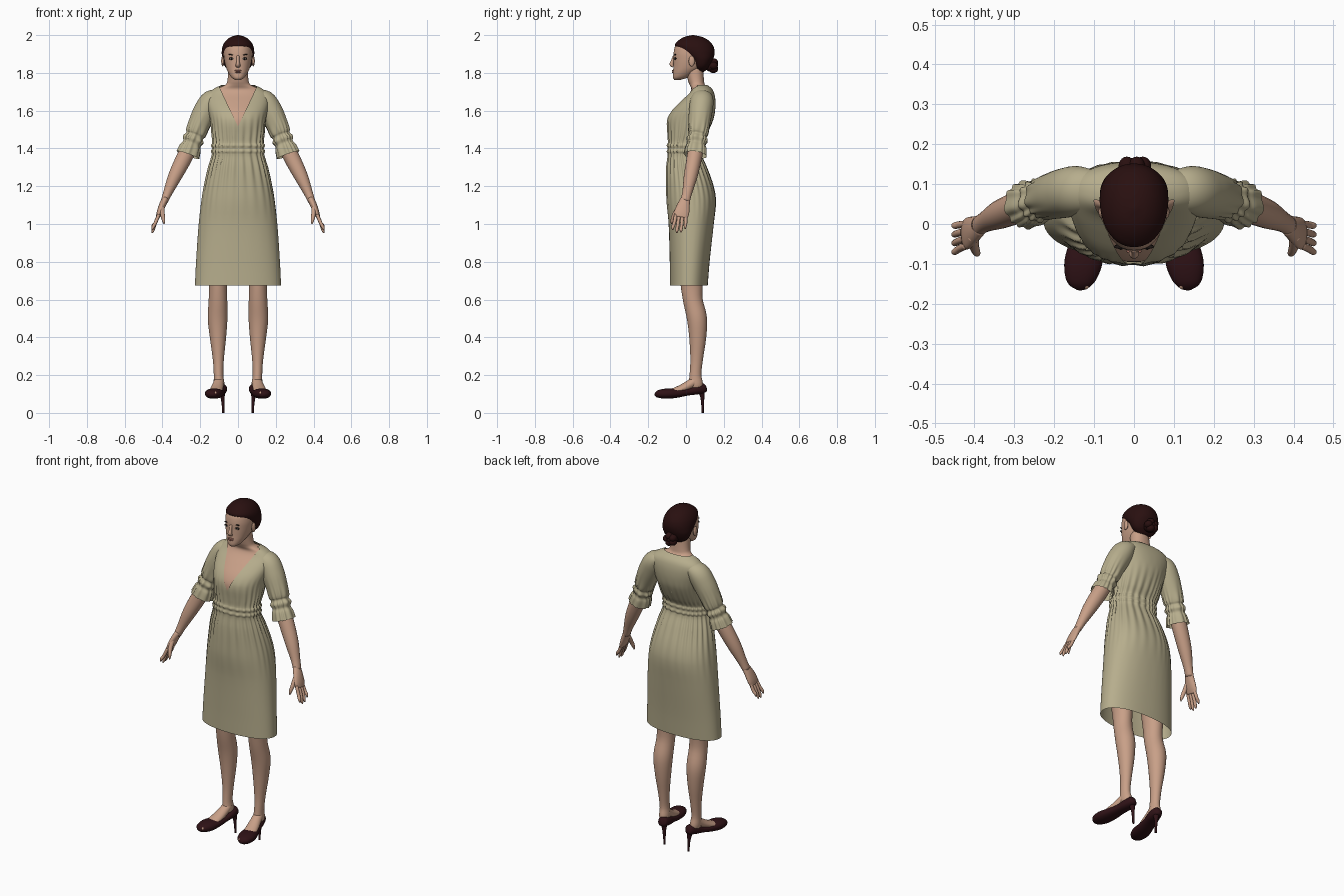
import bpy
import bmesh
import math
from mathutils import Vector, Matrix

cube = bpy.data.objects.get("Cube")
if cube:
    bpy.data.objects.remove(cube, do_unlink=True)


def material(name, red, green, blue):
    mat = bpy.data.materials.new(name)
    mat.use_nodes = True
    color = (red, green, blue, 1)
    mat.diffuse_color = color
    mat.node_tree.nodes["Principled BSDF"].inputs["Base Color"].default_value = color
    return mat


skin = material("skin", .58, .35, .245)
cloth = material("dress cloth", .47, .42, .265)
hair_brown = material("dark hair", .022, .005, .005)
leather = material("shoe leather", .028, .006, .008)
lip_red = material("lips", .4, .17, .13)
eye_white = material("eye white", .6, .56, .52)
eye_dark = material("eye dark", .012, .008, .007)


def finish(bm, name, mat, mirror=False):
    """Turn a bmesh into a smooth object, optionally mirrored across x."""
    bmesh.ops.recalc_face_normals(bm, faces=bm.faces)
    mesh = bpy.data.meshes.new(name)
    bm.to_mesh(mesh)
    bm.free()
    mesh.materials.append(mat)
    mesh.shade_smooth()
    obj = bpy.data.objects.new(name, mesh)
    bpy.context.collection.objects.link(obj)
    if mirror:
        obj.modifiers.new("Mirror", "MIRROR").use_mirror_merge = False
    return obj


def interpolate(sections, steps):
    """Smooth Hermite curve through the sections, spaced by distance."""
    points = [Vector(tuple(s) + (0,) * (6 - len(s))) for s in sections]
    where = [0]
    for p, q in zip(points, points[1:]):
        where.append(where[-1] + (Vector(q[:3]) - Vector(p[:3])).length)
    last = len(points) - 1
    slopes = []
    for i in range(last + 1):
        low, high = max(i - 1, 0), min(i + 1, last)
        slopes.append((points[high] - points[low]) / (where[high] - where[low]))
    result = []
    for i in range(last):
        span = where[i + 1] - where[i]
        for k in range(steps):
            t = k / steps
            ease = t * t * (3 - 2 * t)
            result.append(points[i] * (1 - ease) + points[i + 1] * ease
                          + slopes[i] * span * t * (1 - t) ** 2
                          - slopes[i + 1] * span * t * t * (1 - t))
    return result + [points[-1]]


def loft(sections, segs=24, steps=4, ref=(0, 1, 0), level=False, power=2, folds=0, cap=True):
    """Skin a tube over sections of (x, y, z, half width, half depth, fold height)."""
    bm = bmesh.new()
    rings = interpolate(sections, steps)
    centers = [Vector(r[:3]) for r in rings]
    loops = []
    for i, ring in enumerate(rings):
        tangent = Vector((0, 0, 1))
        if not level:
            tangent = centers[min(i + 1, len(rings) - 1)] - centers[max(i - 1, 0)]
        side = Vector(ref).cross(tangent).normalized()
        depth = tangent.cross(side).normalized()
        loop = []
        for k in range(segs):
            angle = math.tau * k / segs
            c, s = math.cos(angle), math.sin(angle)
            fold = ring[5] * math.sin(folds * angle + 2 * math.sin(3 * angle))
            u = math.copysign(abs(c) ** (2 / power), c) * (max(ring[3], .001) + fold)
            v = math.copysign(abs(s) ** (2 / power), s) * (max(ring[4], .001) + fold)
            loop.append(bm.verts.new(centers[i] + side * u + depth * v))
        loops.append(loop)
    for a, b in zip(loops, loops[1:]):
        for k in range(segs):
            n = (k + 1) % segs
            bm.faces.new((a[k], a[n], b[n], b[k]))
    if cap:
        bm.faces.new(loops[0])
        bm.faces.new(loops[-1])
    return bm


def upright(rows):
    """Rows of (z, half width, front y, back y, fold height) to loft sections."""
    return [(0, (r[2] + r[3]) / 2, r[0], r[1], (r[3] - r[2]) / 2) + tuple(r[4:]) for r in rows]


def ball(name, mat, center, size, mirror=False, turn=0):
    bm = bmesh.new()
    bmesh.ops.create_uvsphere(bm, u_segments=20, v_segments=12, radius=1)
    place = Matrix.Translation(center) @ Matrix.Rotation(turn, 4, "Y")
    bmesh.ops.transform(bm, verts=bm.verts, matrix=place @ Matrix.Diagonal((*size, 1)))
    return finish(bm, name, mat, mirror)


# Dress: hem, hips, gathered waistband, bodice
skirt = [(.675, .228, -.085, .115), (.8, .222, -.086, .125), (1, .208, -.092, .147),
         (1.12, .194, -.103, .158, .001), (1.2, .18, -.104, .145, .002),
         (1.3, .156, -.102, .108, .004), (1.37, .136, -.095, .078, .003),
         (1.385, .14, -.099, .082, .004), (1.4, .136, -.095, .078, .002),
         (1.415, .14, -.099, .082, .004), (1.43, .134, -.094, .08, .003)]
bodice = [(1.47, .138, -.096, .105, .003), (1.55, .147, -.1, .143, .001),
          (1.6, .157, -.077, .154), (1.65, .165, -.032, .156), (1.69, .158, .008, .15),
          (1.715, .13, .022, .138), (1.737, .085, .03, .112)]
bm = loft(upright(skirt + bodice), segs=168, level=True, power=2.25, folds=26, cap=False)
# Cut the V neckline
v_bottom, v_slope = 1.515, .47
for side in (1, -1):
    bmesh.ops.bisect_plane(bm, geom=bm.verts[:] + bm.edges[:] + bm.faces[:],
                           plane_co=(0, 0, v_bottom), plane_no=(side, 0, -v_slope))
opening = []
for face in bm.faces:
    mid = face.calc_center_median()
    if mid.y < .06 and abs(mid.x) < v_slope * (mid.z - v_bottom):
        opening.append(face)
bmesh.ops.delete(bm, geom=opening, context="FACES")
finish(bm, "dress", cloth)

# Chest and neck just inside the bodice
inset = .006
chest = [(r[0] - .003, r[1] - inset, r[2] + inset, r[3] - inset) for r in bodice[:-1]]
chest += [(1.735, .07, .02, .102), (1.755, .057, .012, .096), (1.83, .05, -.005, .09)]
finish(loft(upright(chest), segs=64, level=True, power=2.2), "chest_and_neck", skin)

# Sleeves with two gathered bands and a flared cuff
sleeve = [(.08, .088, 1.685, .022, .04), (.135, .085, 1.658, .055, .06),
          (.172, .078, 1.6, .062, .062), (.205, .07, 1.53, .058, .057, .001),
          (.224, .064, 1.48, .053, .052, .003), (.229, .062, 1.467, .046, .046, .002),
          (.237, .059, 1.447, .055, .054, .004), (.245, .056, 1.425, .047, .047, .002),
          (.252, .053, 1.405, .055, .054, .003), (.266, .048, 1.365, .062, .06, .003)]
finish(loft(sleeve, segs=80, folds=12, cap=False), "sleeve", cloth, mirror=True)

# Arms
arm = [(.2, .07, 1.54, .042, .042), (.25, .055, 1.42, .042, .042), (.29, .042, 1.34, .042, .04),
       (.335, .024, 1.25, .036, .036), (.372, .006, 1.165, .024, .026), (.39, -.005, 1.12, .019, .025)]
finish(loft(arm), "arm", skin, mirror=True)
palm = [(.384, -.002, 1.135, .018, .025), (.4, -.013, 1.1, .018, .033),
        (.416, -.023, 1.06, .015, .04), (.425, -.028, 1.035, .01, .036)]
finish(loft(palm), "palm", skin, mirror=True)
for i, tip in enumerate((.968, .952, .955, .975)):
    root, end = -.054 + .018 * i, -.07 + .022 * i
    finger = [(.419, root, 1.05, .009, .009), (.438, (root + end) / 2, 1.005, .009, .009),
              (.45, end, tip + .015, .008, .008), (.454, end, tip, .003, .003)]
    finish(loft(finger, segs=12), "finger", skin, mirror=True)
thumb = [(.403, -.03, 1.1, .014, .014), (.4, -.058, 1.055, .012, .012),
         (.394, -.073, 1.02, .009, .009), (.391, -.077, 1, .003, .003)]
finish(loft(thumb, segs=12), "thumb", skin, mirror=True)

# Legs and feet
leg = [(.108, .03, .9, .08, .08), (.106, .03, .69, .05, .06), (.106, .036, .6, .049, .052),
       (.108, .058, .5, .052, .053), (.106, .062, .4, .043, .045), (.104, .056, .28, .029, .033),
       (.103, .05, .2, .025, .031), (.1, .052, .15, .028, .038), (.098, .054, .12, .02, .03)]
finish(loft(leg, segs=32), "leg", skin, mirror=True)
foot = [(.1, .055, .175, .026, .025), (.105, .02, .15, .029, .025), (.113, -.025, .127, .034, .022),
        (.124, -.08, .107, .036, .018), (.13, -.115, .1, .03, .012)]
finish(loft(foot, ref=(0, 0, 1)), "foot", skin, mirror=True)

# Peep-toe pumps with stiletto heels
shoe = [(.084, .107, .135, .008, .014), (.086, .098, .132, .024, .024), (.092, .06, .124, .034, .026),
        (.103, .01, .112, .036, .02), (.117, -.05, .104, .044, .024), (.128, -.1, .102, .047, .027),
        (.135, -.14, .1, .037, .022), (.137, -.158, .096, .022, .014), (.138, -.165, .094, .006, .005)]
finish(loft(shoe, segs=32, ref=(0, 0, 1), power=2.3), "shoe", leather, mirror=True)
heel = [(.086, .08, .125, .022, .022), (.082, .086, .09, .012, .012),
        (.079, .088, .04, .007, .007), (.078, .088, 0, .006, .006)]
finish(loft(heel, segs=16), "stiletto_heel", leather, mirror=True)
for i in range(3):
    ball("toe", skin, (.12 + .014 * i, -.15 + .003 * i, .105), (.008, .014, .009), mirror=True)

# Head
head = [(1.763, .016, -.062, -.03), (1.775, .034, -.069, .01), (1.8, .051, -.069, .05),
        (1.83, .064, -.067, .09), (1.87, .073, -.066, .115), (1.91, .076, -.065, .13),
        (1.95, .068, -.052, .125), (1.985, .035, -.005, .08)]
finish(loft(upright(head), segs=40, level=True, power=2.15), "head", skin)
hair = [(1.805, .03, .06, .095), (1.83, .066, .042, .122), (1.87, .083, .018, .143),
        (1.9, .086, -.02, .151), (1.925, .085, -.046, .15), (1.95, .078, -.058, .14),
        (1.975, .06, -.036, .115), (1.992, .034, -.004, .08), (2, .004, .034, .042)]
finish(loft(upright(hair), segs=48, level=True, power=2.1), "hair", hair_brown)
ball("hair_bun", hair_brown, (0, .132, 1.84), (.036, .034, .034))
for k in range(5):
    angle = math.tau * k / 5
    ball("bun_coil", hair_brown, (.022 * math.cos(angle), .145, 1.838 + .02 * math.sin(angle)),
         (.021, .024, .02))

# Face
ball("ear", skin, (.081, .03, 1.862), (.008, .016, .028), mirror=True)
nose = [(0, -.062, 1.89, .008, .007), (0, -.071, 1.862, .008, .009),
        (0, -.076, 1.845, .012, .011), (0, -.068, 1.833, .012, .007)]
finish(loft(nose, segs=16), "nose", skin)
ball("brow", eye_dark, (.034, -.057, 1.896), (.017, .005, .0028), mirror=True, turn=-.12)
ball("eye_outline", eye_dark, (.033, -.056, 1.876), (.016, .006, .007), mirror=True)
ball("eyeball", eye_white, (.033, -.0575, 1.875), (.012, .006, .005), mirror=True)
ball("iris", eye_dark, (.033, -.061, 1.875), (.0045, .004, .0048), mirror=True)
ball("upper_lip", lip_red, (0, -.068, 1.812), (.019, .007, .004))
ball("lower_lip", lip_red, (0, -.067, 1.804), (.016, .008, .005))
